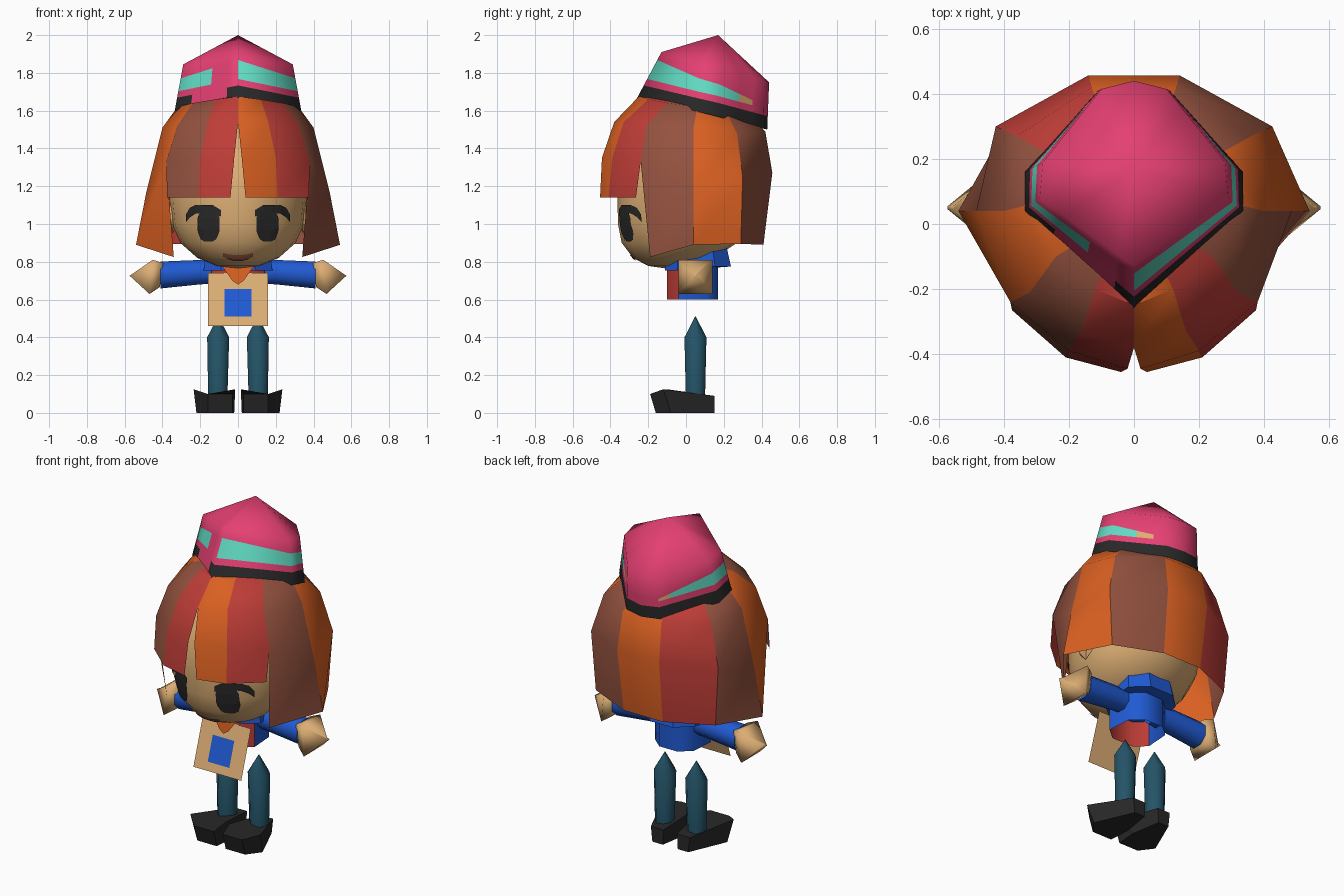
import bpy, bmesh, math
from mathutils import Vector
from mathutils.bvhtree import BVHTree

if "Cube" in bpy.data.objects:
    bpy.data.objects.remove(bpy.data.objects["Cube"])


def colour(name, hexcode):
    m = bpy.data.materials.new(name)
    rgb = [int(hexcode[i:i + 2], 16) / 255 for i in (0, 2, 4)]
    m.diffuse_color = [c / 12.92 if c < .04045 else ((c + .055) / 1.055) ** 2.4 for c in rgb] + [1]
    m.use_nodes = True
    m.node_tree.nodes["Principled BSDF"].inputs["Base Color"].default_value = m.diffuse_color
    return m


PINK, TEAL = colour("pink", "E44072"), colour("teal", "62DCC4")
BLACK, ORANGE = colour("black", "282828"), colour("orange", "DA6022")
BROWN, RED = colour("brown", "94523F"), colour("red", "BE3D37")
SKIN, BLUE = colour("skin", "DCAE74"), colour("blue", "205AD2")
TEAL_DARK = colour("dark teal", "245468")


def mesh(name, verts, faces, mats, index=None, angle=None, fix=True):
    me = bpy.data.meshes.new(name)
    me.from_pydata([tuple(v) for v in verts], [], faces)
    for m in mats:
        me.materials.append(m)
    if index:
        for p, i in zip(me.polygons, index):
            p.material_index = i
    bm = bmesh.new()
    bm.from_mesh(me)
    bmesh.ops.remove_doubles(bm, verts=bm.verts, dist=.0005)
    if fix:
        bmesh.ops.recalc_face_normals(bm, faces=bm.faces)
    bm.to_mesh(me)
    bm.free()
    ob = bpy.data.objects.new(name, me)
    bpy.context.collection.objects.link(ob)
    if angle:
        bpy.ops.object.select_all(action='DESELECT')
        ob.select_set(True)
        bpy.context.view_layer.objects.active = ob
        bpy.ops.object.shade_smooth_by_angle(angle=math.radians(angle))
    return ob


def loft(name, rings, mat, angle=None, caps=(True, True)):
    n = len(rings[0])
    verts = [v for r in rings for v in r]
    faces = [(k * n + i, k * n + (i + 1) % n, (k + 1) * n + (i + 1) % n, (k + 1) * n + i)
             for k in range(len(rings) - 1) for i in range(n)]
    if caps[0]:
        faces.append(tuple(range(n)))
    if caps[1]:
        faces.append(tuple(range(len(verts) - n, len(verts))))
    return mesh(name, verts, faces, [mat], angle=angle)


def circle(n, turn=0):
    return [(math.cos(math.tau * (i + turn) / n), math.sin(math.tau * (i + turn) / n)) for i in range(n)]


# Head: rounded profile (z, radius, y shift)
profile = [(.765, .01, -.1), (.778, .11, -.09), (.82, .215, -.065), (.9, .305, -.035), (1.0, .35, -.01),
           (1.13, .363, 0), (1.3, .35, 0), (1.45, .27, .02), (1.55, .14, .03), (1.58, .01, .03)]
head = loft("head", [[(c * r, s * r + y, z) for c, s in circle(20)] for z, r, y in profile], SKIN, 60)
tree = BVHTree.FromPolygons([v.co.copy() for v in head.data.vertices],
                            [tuple(p.vertices) for p in head.data.polygons])


def on_face(x, z, lift):
    hit, normal, _, _ = tree.ray_cast(Vector((x, -2, z)), Vector((0, 1, 0)))
    return hit + Vector((normal.x, -abs(normal.y), normal.z)) * lift


def painted_strip(name, path, mat, lift=.006):
    """path: (x, lower z, upper z)"""
    verts = [on_face(x, z, lift) for x, a, b in path for z in (a, a + (b - a) / 3, b - (b - a) / 3, b)]
    faces = [(4 * i + k, 4 * i + 4 + k, 4 * i + 5 + k, 4 * i + 1 + k)
             for i in range(len(path) - 1) for k in range(3)]
    mesh(name, verts, faces, [mat], fix=False)


# Face details
lash = [(.09, 1.04, 1.075), (.13, 1.06, 1.1), (.18, 1.06, 1.1), (.22, 1.055, 1.1), (.25, 1.035, 1.085), (.27, 1.01, 1.05)]
for s, side in ((1, "right"), (-1, "left")):
    pupil = []
    for i in range(9):
        u = -math.cos(math.pi * i / 8)
        h = .092 * max(.35, (1 - u ** 4) ** .5)
        pupil.append((s * (.153 + .057 * u), 1.0 - h, 1.0 + h))
    painted_strip(side + "_eye", pupil, BLACK)
    painted_strip(side + "_lash", [(s * x, a, b) for x, a, b in lash], BLACK, .008)
    bpy.ops.mesh.primitive_ico_sphere_add(subdivisions=1, radius=1, location=(s * .345, .0, 1.04))
    ear = bpy.context.object
    ear.name = side + "_ear"
    ear.scale = (.03, .06, .09)
    ear.data.materials.append(SKIN)
painted_strip("mouth", [(x, .808 + 4 * x * x, .838 + 2 * x * x) for x in (-.075, -.05, -.02, .02, .05, .075)], BROWN)

# Hair: vertical seams, tip to crown, joined into coloured locks
f1 = [(.04, -.455, 1.14), (.02, -.445, 1.35), (0, -.38, 1.54), (0, -.25, 1.675)]
f2 = [(.21, -.41, 1.14), (.20, -.39, 1.35), (.16, -.33, 1.54), (.12, -.2, 1.66)]
f3 = [(.375, -.265, 1.14), (.38, -.24, 1.33), (.32, -.21, 1.52), (.24, -.1, 1.64)]
s1 = [(.34, -.19, .825)] + f3[1:]
s2 = [(.54, .04, .89), (.485, .04, 1.17), (.40, .04, 1.51), (.32, .06, 1.62)]
s3 = [(.40, .29, .895), (.425, .30, 1.25), (.36, .27, 1.48), (.27, .22, 1.58)]
b = [(.13, .41, .89), (.14, .457, 1.27), (.13, .42, 1.49), (.1, .34, 1.57)]


def flip(seam):
    return [(-x, y, z) for x, y, z in seam]


locks = [(f1, f2, ORANGE), (f2, f3, RED), (s1, s2, BROWN), (s2, s3, ORANGE), (s3, b, BROWN),
         (b, flip(b), ORANGE), (flip(b), flip(s3), RED), (flip(s3), flip(s2), BROWN),
         (flip(s2), flip(s1), ORANGE), (flip(f3), flip(f2), BROWN), (flip(f2), flip(f1), RED)]
hair_mats, verts, faces, index = [ORANGE, BROWN, RED], [], [], []
for p, q, mat in locks:
    o = len(verts)
    verts += p + q + [(0, .05, 1.68)]
    faces += [(o + k, o + 4 + k, o + 5 + k, o + 1 + k) for k in range(3)] + [(o + 3, o + 7, o + 8)]
    index += [hair_mats.index(mat)] * 4
mesh("hair", verts, faces, hair_mats, index, angle=38)

# Hat: corners as (rim, shoulder, stripe top), split where the painted band changes
corners = [((0, -.26, 1.665), (0, -.13, 1.91), .83), ((.335, .04, 1.6), (.29, .08, 1.845), .7),
           ((.335, .16, 1.57), (.28, .19, 1.825), .66), ((.11, .41, 1.505), (.1, .415, 1.76), .48),
           ((0, .43, 1.5), (0, .44, 1.75), .48), ((-.11, .41, 1.505), (-.1, .415, 1.76), .48),
           ((-.335, .16, 1.57), (-.28, .19, 1.825), .68), ((-.335, .04, 1.6), (-.29, .08, 1.845), .7)]
splits = {2: [.45, .75], 5: [.2], 7: [.25, .55, .82]}
columns = []
for i, (r, sh, top) in enumerate(corners):
    r2, sh2, top2 = corners[(i + 1) % 8]
    for t in [0] + splits.get(i, []):
        columns.append((Vector(r).lerp(Vector(r2), t), Vector(sh).lerp(Vector(sh2), t), top + (top2 - top) * t, i, t))
verts, faces, index, n = [], [], [], len(columns)
for r, sh, top, i, t in columns:
    verts += [r.lerp(sh, f) for f in (0, .28, .42, top, 1)]
verts.append((0, .17, 2.0))
for c, (_, _, _, i, t) in enumerate(columns):
    d = (c + 1) % n
    band = not (i == 7 and t in (.25, .55))
    stripe = i in (0, 1, 6) or (i == 2 and t == 0) or (i == 5 and t > 0) or (i == 7 and t < .5)
    tail = (i, t) in ((2, .45), (5, 0))
    for k in range(4):
        faces.append((5 * c + k, 5 * d + k, 5 * d + k + 1, 5 * c + k + 1))
        index.append(3 if k == 2 and tail else 1 if k == 2 and stripe else 2 if k == 0 and band else 0)
    faces.append((5 * c + 4, 5 * d + 4, 5 * n))
    index.append(0)
mesh("hat", verts, faces, [PINK, TEAL, BLACK, SKIN], index, angle=85)

# Torso with open hem and coloured shirt front, and a flared collar
plan = [(-.07, -.1), (.07, -.1), (.14, -.04), (.13, .11), (.06, .17), (-.06, .17), (-.13, .11), (-.14, -.04)]
torso = loft("torso", [[(x, y, z) for x, y in plan] for z in (.6, .8)], BLUE, 50, (False, True))
torso.data.materials.append(RED)
for p in torso.data.polygons:
    if p.center.y < -.05:
        p.material_index = 1
loft("collar", [[(x * a, y * (c if y > 0 else 1.1), z + (.02 if y > 0 else 0)) for x, y in plan]
                for a, c, z in ((1.3, 1.4, .755), (1.2, 1.25, .87))], BLUE)
mesh("scarf", [(-.09, -.125, .785), (.09, -.125, .785), (.03, -.135, .70), (0, -.14, .68), (-.03, -.135, .70)],
     [(0, 4, 3, 2, 1)], [ORANGE], fix=False)


# Hanging front card with a square patch
def card_plate(name, w, z0, z1, lift, mat):
    def y(z):
        return -.105 - (.74 - z) * .33 - lift
    mesh(name, [(-w, y(z0), z0), (w, y(z0), z0), (w, y(z1), z1), (-w, y(z1), z1)], [(0, 1, 2, 3)], [mat], fix=False)


card_plate("bib", .16, .46, .74, 0, SKIN)
card_plate("bib_patch", .072, .51, .655, .005, BLUE)

# Limbs, mirrored
for s, side in ((1, "right"), (-1, "left")):
    loft(side + "_arm", [[(s * x, .05 + c * r, z + q * r) for c, q in circle(8, .5)]
                         for x, z, r in ((.08, .745, .062), (.2, .745, .07), (.41, .73, .077))], BLUE, 50)
    loft(side + "_hand", [[(s * (x - .012 * q), .05 + c * r, z + q * r) for c, q in circle(4, .5)]
                          for x, z, r in ((.405, .73, .09), (.46, .72, .128), (.565, .73, .006))], SKIN, 95)
    loft(side + "_leg", [[(s * x + c * r, .05 + q * r, z) for c, q in circle(8, .5)]
                         for x, z, r in ((.107, .08, .055), (.105, .4, .063), (.105, .51, .002))], TEAL_DARK, 50)
    # Shoe outline narrows toward the heel
    sole = [(.03, -.16, 0), (.16, -.16, 0), (.22, -.08, 0), (.12, .15, 0), (.05, .15, 0), (.02, -.03, 0)]
    upper = [(.03, -.19, .1), (.16, -.19, .1), (.235, -.12, .125), (.13, .15, .09), (.045, .15, .09), (.015, -.1, .125)]
    loft(side + "_shoe", [[(s * x, y, z) for x, y, z in ring] for ring in (sole, upper)], BLACK)
